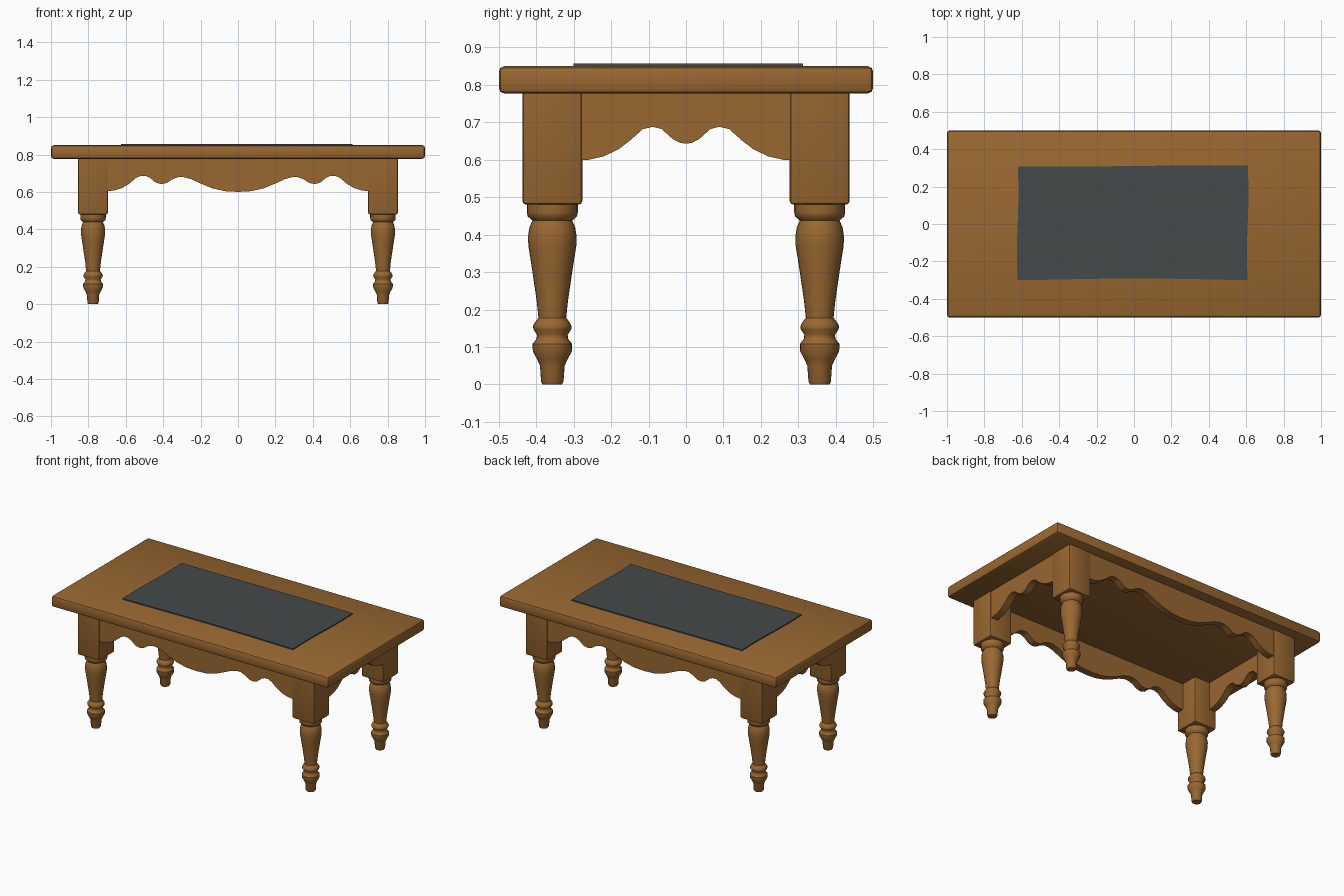
import bpy, bmesh, math
from mathutils import Matrix

if "Cube" in bpy.data.objects:
    bpy.data.objects.remove(bpy.data.objects["Cube"])


def material(name, rgb):
    m = bpy.data.materials.new(name)
    m.diffuse_color = (*rgb, 1)
    m.use_nodes = True
    m.node_tree.nodes["Principled BSDF"].inputs["Base Color"].default_value = m.diffuse_color
    return m


WOOD = material("brown wood", (0.32, 0.137, 0.031))
CLOTH = material("dark grey cloth", (0.057, 0.067, 0.070))


def finish(bm, name, mat, angle=40):
    bmesh.ops.recalc_face_normals(bm, faces=bm.faces)
    me = bpy.data.meshes.new(name)
    bm.to_mesh(me)
    bm.free()
    me.materials.append(mat)
    ob = bpy.data.objects.new(name, me)
    bpy.context.collection.objects.link(ob)
    bpy.ops.object.select_all(action='DESELECT')
    ob.select_set(True)
    bpy.context.view_layer.objects.active = ob
    bpy.ops.object.shade_smooth_by_angle(angle=math.radians(angle))
    return ob


def add_box(bm, centre, size):
    mat = Matrix.Translation(centre) @ Matrix.Diagonal((*size, 1))
    return bmesh.ops.create_cube(bm, size=1, matrix=mat)["verts"]


# Table top with eased edges
bm = bmesh.new()
add_box(bm, (0, 0, 0.8135), (2, 1, 0.073))
bmesh.ops.bevel(bm, geom=bm.edges[:], offset=0.015, segments=2, affect='EDGES', profile=0.5)
finish(bm, "table_top", WOOD)

# Turned lower leg profile: radius, height
TURNING = [(0.0, 0.0), (0.026, 0.0), (0.030, 0.008), (0.033, 0.05), (0.040, 0.066),
           (0.052, 0.088), (0.053, 0.108), (0.042, 0.122), (0.041, 0.133), (0.050, 0.146),
           (0.052, 0.155), (0.047, 0.165), (0.037, 0.178), (0.042, 0.225), (0.056, 0.32),
           (0.064, 0.37), (0.065, 0.395), (0.061, 0.42), (0.053, 0.438), (0.066, 0.449),
           (0.068, 0.46), (0.068, 0.49), (0.0, 0.49)]


def leg(name, x, y):
    bm = bmesh.new()
    # square block
    add_box(bm, (x, y, 0.630), (0.16, 0.16, 0.30))
    low = [e for e in bm.edges if min(v.co.z for v in e.verts) < 0.6]
    bmesh.ops.bevel(bm, geom=low, offset=0.010, segments=2, affect='EDGES', profile=0.5)
    # turned part
    vs = [bm.verts.new((x + r, y, z)) for r, z in TURNING]
    es = [bm.edges.new(p) for p in zip(vs, vs[1:])]
    bmesh.ops.spin(bm, geom=vs + es, cent=(x, y, 0), axis=(0, 0, 1),
                   angle=2 * math.pi, steps=24, use_merge=True)
    bmesh.ops.remove_doubles(bm, verts=bm.verts[:], dist=0.0004)
    finish(bm, name, WOOD)


for sy, ny in ((-1, "front"), (1, "back")):
    for sx, nx in ((-1, "left"), (1, "right")):
        leg(f"{ny}_{nx}_leg", sx * 0.775, sy * 0.357)

# Scalloped lower edges, half profile: distance from middle, height
LONG = [(0, 0.60), (0.07, 0.604), (0.14, 0.62), (0.20, 0.645), (0.25, 0.668), (0.29, 0.679),
        (0.32, 0.679), (0.35, 0.668), (0.38, 0.648), (0.41, 0.642), (0.44, 0.650),
        (0.47, 0.675), (0.495, 0.686), (0.52, 0.686), (0.545, 0.675), (0.58, 0.645),
        (0.62, 0.621), (0.66, 0.608), (0.72, 0.602)]
SHORT = [(0, 0.643), (0.015, 0.645), (0.035, 0.655), (0.065, 0.682), (0.088, 0.688),
         (0.115, 0.682), (0.15, 0.651), (0.18, 0.628), (0.22, 0.609), (0.26, 0.600), (0.30, 0.599)]


def apron(name, half, place):
    """Extruded board; place(along, depth, z) gives the point."""
    pts = [(-a, z) for a, z in reversed(half[1:])] + half
    bm = bmesh.new()
    rows = [[bm.verts.new(place(a, d, h)) for a, z in pts for h in (z, 0.779)]
            for d in (0.0, 0.045)]
    f, b = rows
    n = len(f)
    for i in range(0, n - 2, 2):
        for quad in ((f[i], f[i + 2], f[i + 3], f[i + 1]), (b[i], b[i + 1], b[i + 3], b[i + 2]),
                     (f[i], b[i], b[i + 2], f[i + 2]), (f[i + 1], f[i + 3], b[i + 3], b[i + 1])):
            bm.faces.new(quad)
    for i in (0, n - 2):
        bm.faces.new((f[i], f[i + 1], b[i + 1], b[i]))
    finish(bm, name, WOOD)


for s, n in ((-1, "front"), (1, "back")):
    apron(f"{n}_apron", LONG, lambda a, d, z: (a, s * (0.432 - d), z))
for s, n in ((-1, "left"), (1, "right")):
    apron(f"{n}_apron", SHORT, lambda a, d, z: (s * (0.850 - d), a, z))

# Thin cloth mat with slightly wavy edges
bm = bmesh.new()
bmesh.ops.create_grid(bm, x_segments=32, y_segments=16, size=0.5)
for v in bm.verts:
    u, w = v.co.x * 2, v.co.y * 2
    v.co.x = -0.007 + 0.615 * u + 0.004 * math.sin(3 * w) * u * u
    v.co.y = 0.007 + 0.303 * w + 0.006 * math.cos(2.6 * u - 0.6) * (w < 0) * -w \
        + 0.003 * math.sin(2.5 * u) * w
    v.co.z = 0.8565
top = bm.faces[:]
ext = bmesh.ops.extrude_face_region(bm, geom=top, use_keep_orig=True)
for g in ext["geom"]:
    if isinstance(g, bmesh.types.BMVert):
        g.co.z = 0.8495
finish(bm, "table_mat", CLOTH)
